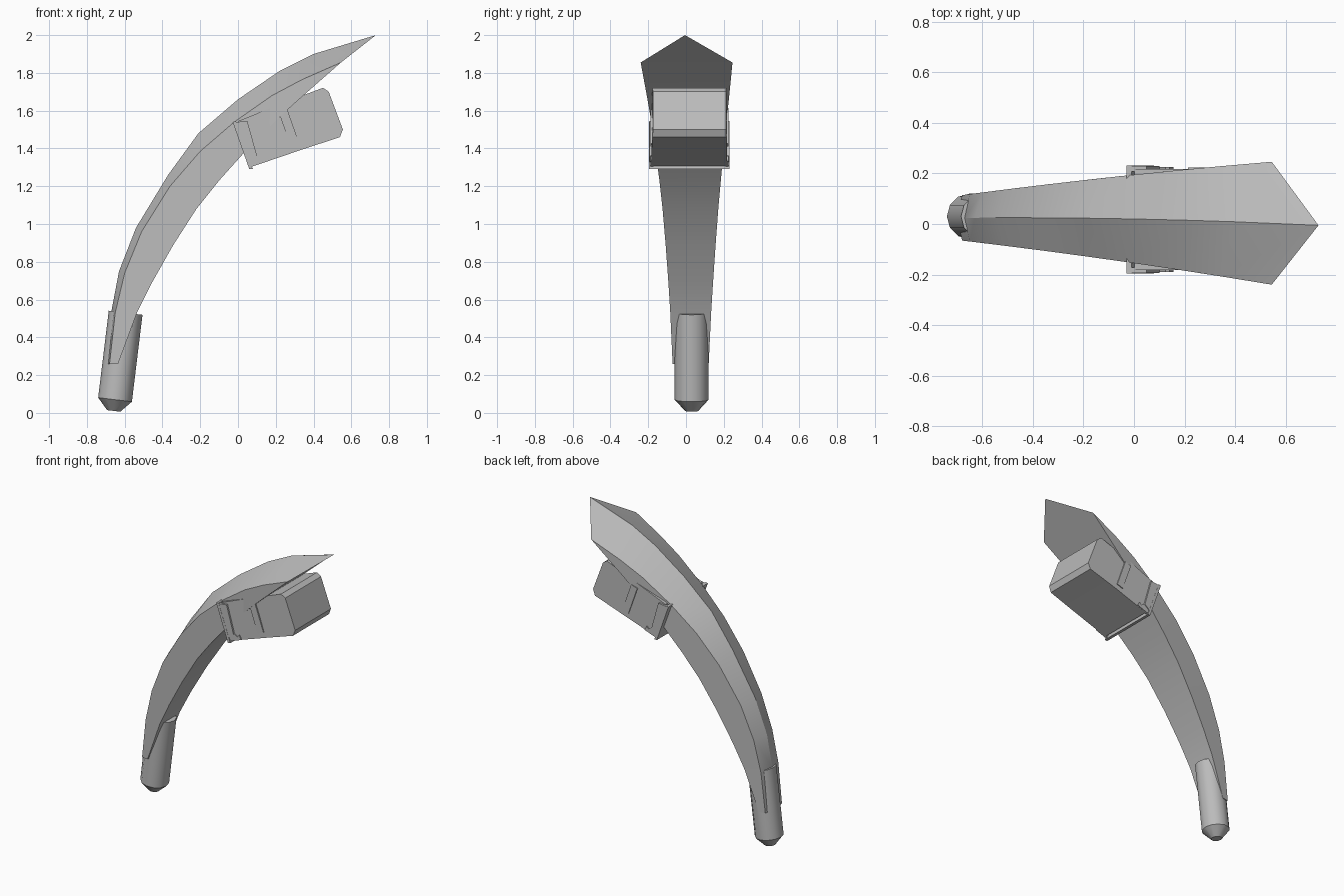
import bpy, bmesh, math
from mathutils import Vector, Matrix

old = bpy.data.objects.get("Cube")
if old:
    bpy.data.objects.remove(old, do_unlink=True)

grey = bpy.data.materials.new("plain_grey")
grey.use_nodes = True
GREY = (0.5, 0.5, 0.5, 1)
grey.diffuse_color = GREY
grey.node_tree.nodes["Principled BSDF"].inputs["Base Color"].default_value = GREY


def finish(name, bm, angle=30):
    bmesh.ops.recalc_face_normals(bm, faces=bm.faces)
    mesh = bpy.data.meshes.new(name)
    bm.to_mesh(mesh)
    bm.free()
    mesh.materials.append(grey)
    ob = bpy.data.objects.new(name, mesh)
    bpy.context.collection.objects.link(ob)
    bpy.ops.object.select_all(action='DESELECT')
    ob.select_set(True)
    bpy.context.view_layer.objects.active = ob
    bpy.ops.object.shade_smooth_by_angle(angle=math.radians(angle))
    return ob


def loft(bm, rings):
    """Bridge closed rings of points and cap both ends."""
    rows = [[bm.verts.new(p) for p in ring] for ring in rings]
    n = len(rows[0])
    for a, b in zip(rows, rows[1:]):
        for i in range(n):
            j = (i + 1) % n
            bm.faces.new((a[i], a[j], b[j], b[i]))
    bm.faces.new(rows[0])
    bm.faces.new(rows[-1])


# Curved blade: ridge, side edge and underside lines in the x-z plane
ridge = [(-.7, .26), (-.67, .54), (-.63, .75), (-.54, .98), (-.37, 1.26),
         (-.21, 1.48), (0, 1.66), (.22, 1.81), (.4, 1.9), (.73, 2)]
side = [(-.68, .26), (-.65, .53), (-.6, .74), (-.51, .96), (-.36, 1.2),
        (-.2, 1.385), (-.02, 1.54), (.18, 1.68), (.34, 1.765), (.545, 1.855)]
under = [(-.635, .26), (-.535, .53), (-.455, .69), (-.345, .885), (-.22, 1.08),
         (-.1, 1.23), (.03, 1.375), (.15, 1.5), (.24, 1.585), (.34, 1.675)]


def centre(x):
    return .02 - .02 * x - .02 * x * x


def at(p, sign):
    x, z = p
    return (x, centre(x) + sign * (.175 + .125 * x), z)


bm = bmesh.new()
loft(bm, [[at(r, 0), at(s, 1), at(u, 1), at(u, -1), at(s, -1)]
          for r, s, u in zip(ridge, side, under)])
finish("curved_blade", bm)

# Tilted round handle with a blunt faceted foot
foot, top = Vector((-.651, .03, .07)), Vector((-.595, .03, .53))
axis = (top - foot).normalized()
across = Vector((axis.z, 0, -axis.x))


def ring(c, r):
    return [c + across * (r * math.cos(a)) + Vector((0, r * math.sin(a), 0))
            for a in (math.tau * i / 12 for i in range(12))]


bm = bmesh.new()
loft(bm, [ring(foot - axis * .06, .035), ring(foot, .09), ring(top, .09)])
finish("handle", bm, 35)

# Housing frame: local x along the block, local z up, tilted about y
tilt = Matrix.Translation((.06, .018, 1.29)) @ Matrix.Rotation(math.radians(-19.5), 4, 'Y')


def slab(bm, profile, y0, y1, taper=0):
    """Extrude an x-z profile between two y values, narrowing toward its far end."""
    def y(v, u):
        return v * (1 - taper * max(0, u - .45))
    loft(bm, [[tilt @ Vector((u, y(v, u), w)) for u, w in profile] for v in (y0, y1)])


# Main block with chamfered far end
bm = bmesh.new()
slab(bm, [(.03, .008), (.3, .005), (.509, 0), (.537, .033), (.533, .247),
          (.511, .276), (.3, .272), (.03, .26)], -.2, .2, .4)
finish("housing_block", bm)

# End plate with a lip below the block
bm = bmesh.new()
slab(bm, [(0, 0), (.018, -.004), (.018, .262), (0, .266)], -.213, .213)
finish("housing_end_plate", bm)

# Cheeks, foot tabs and ribs on both sides
for name, s in (("left", 1), ("right", -1)):
    bm = bmesh.new()
    slab(bm, [(.01, .03), (.062, .05), (.075, .245), (.01, .26)], s * .19, s * .212)
    finish(name + "_cheek", bm)
    bm = bmesh.new()
    slab(bm, [(.01, .008), (.105, .008), (.1, .04), (.08, .03), (.062, .055),
              (.01, .055)], s * .19, s * .207)
    finish(name + "_foot_tab", bm)
    bm = bmesh.new()
    slab(bm, [(.247, .04), (.295, .04), (.295, .24), (.247, .24)], s * .19, s * .206)
    finish(name + "_rib", bm)
